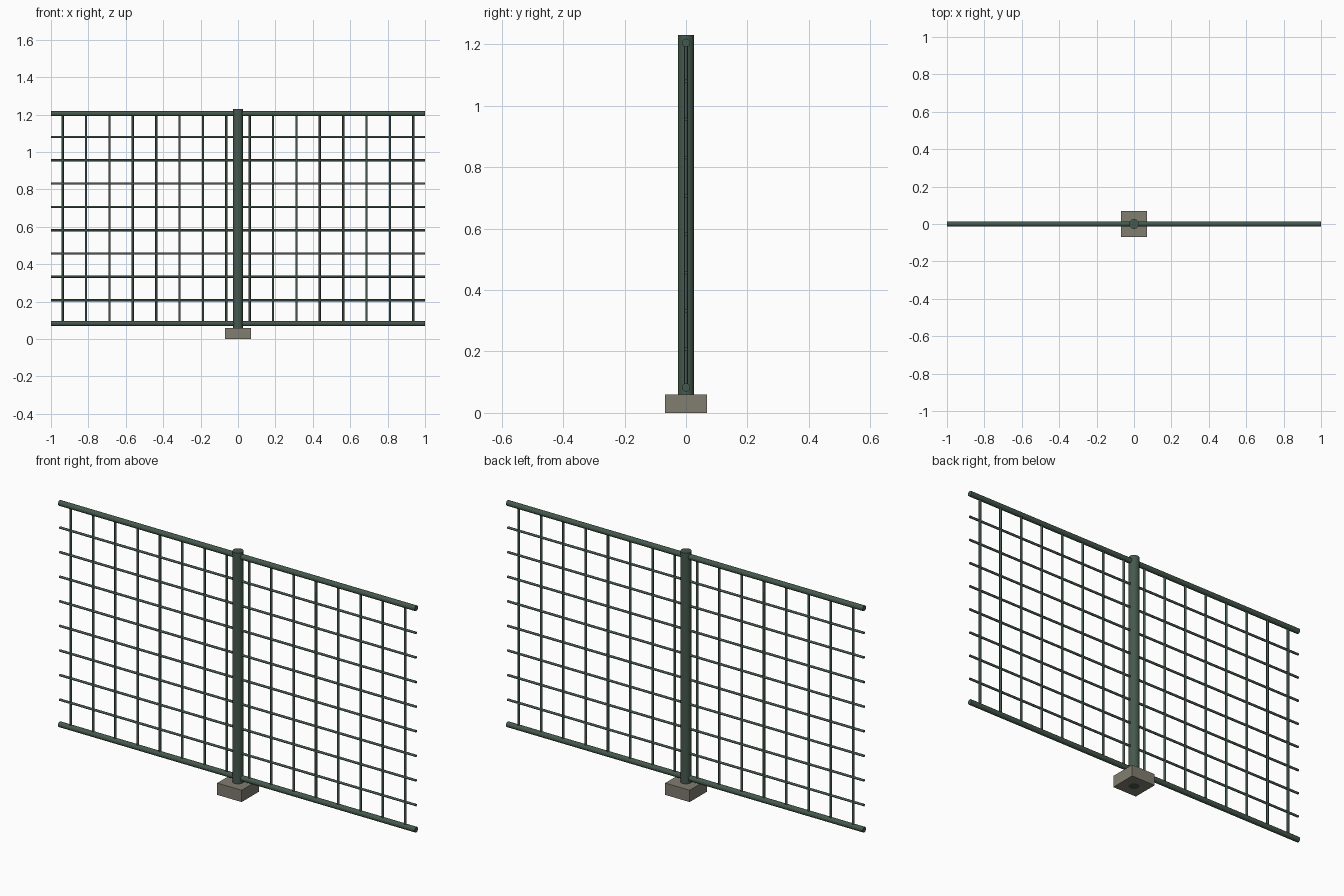
import bpy, math
from mathutils import Matrix
import bmesh

if "Cube" in bpy.data.objects:
    bpy.data.objects.remove(bpy.data.objects["Cube"])


def material(name, rgb):
    m = bpy.data.materials.new(name)
    m.diffuse_color = (*rgb, 1)
    m.use_nodes = True
    m.node_tree.nodes["Principled BSDF"].inputs["Base Color"].default_value = m.diffuse_color
    return m


green = material("green_paint", (0.06, 0.10, 0.075))
concrete = material("concrete", (0.22, 0.205, 0.165))


def finish(name, bm, mat, smooth=True):
    me = bpy.data.meshes.new(name)
    bm.to_mesh(me)
    bm.free()
    me.materials.append(mat)
    ob = bpy.data.objects.new(name, me)
    bpy.context.collection.objects.link(ob)
    if smooth:
        bpy.ops.object.select_all(action='DESELECT')
        ob.select_set(True)
        bpy.context.view_layer.objects.active = ob
        bpy.ops.object.shade_smooth_by_angle(angle=math.radians(50))
    return ob


def rod(bm, radius, length, centre, sides, along_x=False):
    rot = Matrix.Rotation(math.pi / 2, 4, 'Y') if along_x else Matrix()
    bmesh.ops.create_cone(bm, cap_ends=True, segments=sides, radius1=radius,
                          radius2=radius, depth=length,
                          matrix=Matrix.Translation(centre) @ rot)


Z_LOW, Z_HIGH, ROWS, COLS = 0.083, 1.205, 9, 16

# Concrete footing
bm = bmesh.new()
bmesh.ops.create_cube(bm, size=1, matrix=Matrix.Translation((0, 0, 0.03))
                      @ Matrix.Diagonal((0.137, 0.137, 0.06, 1)))
finish("footing", bm, concrete, smooth=False)

# Round post, sunk into the footing
bm = bmesh.new()
rod(bm, 0.0265, 1.23, (0, 0, 0.615), 16)
finish("post", bm, green)

# Top and bottom rails
for name, z in (("bottom_rail", Z_LOW), ("top_rail", Z_HIGH)):
    bm = bmesh.new()
    rod(bm, 0.0137, 2, (0, 0, z), 12, along_x=True)
    finish(name, bm, green)

# Horizontal mesh wires
bm = bmesh.new()
for i in range(1, ROWS):
    rod(bm, 0.006, 2, (0, 0, Z_LOW + (Z_HIGH - Z_LOW) * i / ROWS), 8, along_x=True)
finish("horizontal_wires", bm, green)

# Vertical mesh wires
bm = bmesh.new()
for i in range(COLS):
    rod(bm, 0.006, Z_HIGH - Z_LOW, (-1 + (i + 0.5) * 2 / COLS, 0, (Z_LOW + Z_HIGH) / 2), 8)
finish("vertical_wires", bm, green)
